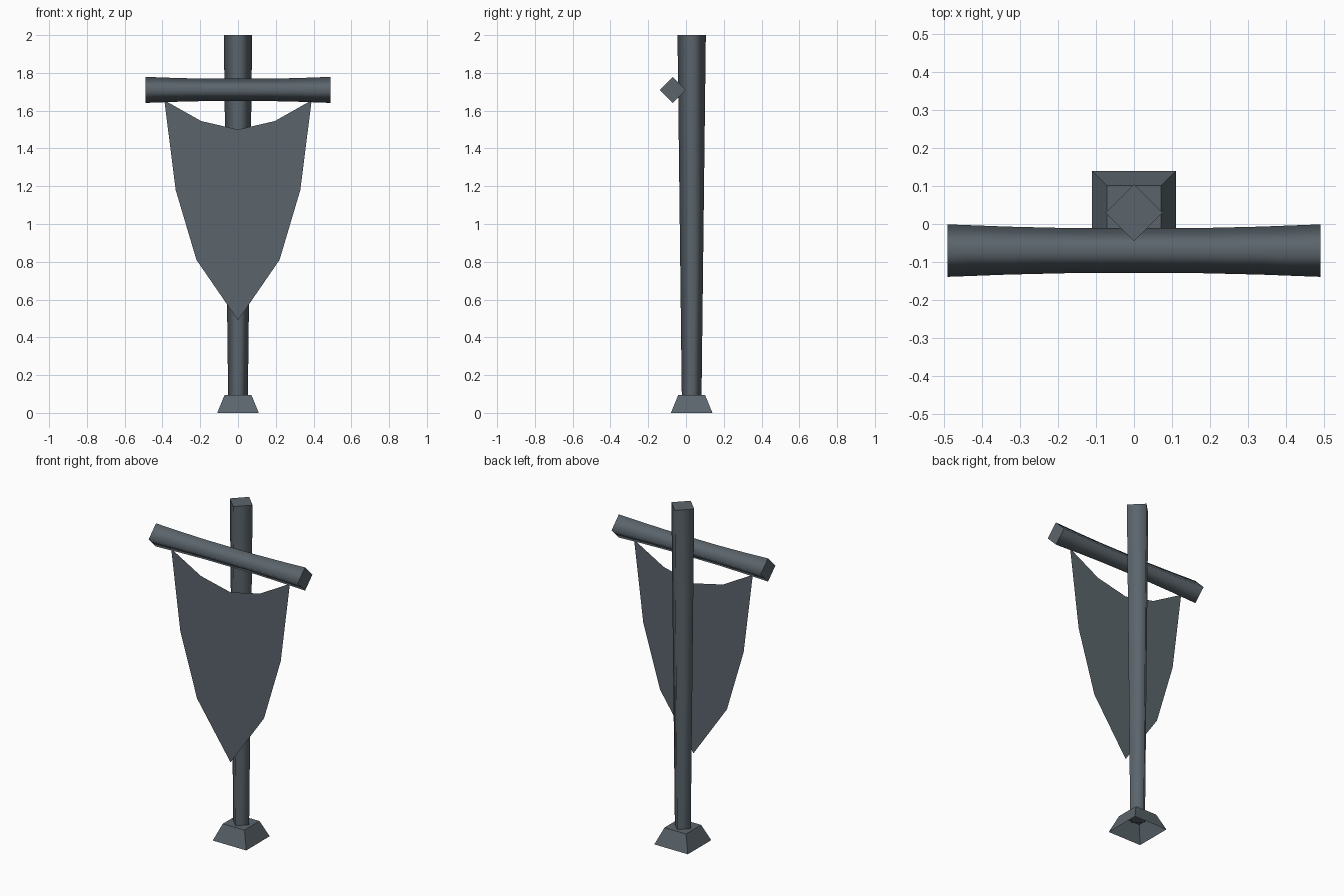
import bpy
import math

default_cube = bpy.data.objects.get("Cube")
if default_cube:
    bpy.data.objects.remove(default_cube, do_unlink=True)

AXIS_Y = 0.03     # depth of post and foot
HANG_Y = -0.07    # depth of crossbar and cloth


def make_material(name, color):
    mat = bpy.data.materials.new(name)
    mat.use_nodes = True
    mat.diffuse_color = color
    bsdf = mat.node_tree.nodes["Principled BSDF"]
    bsdf.inputs["Base Color"].default_value = color
    bsdf.inputs["Roughness"].default_value = 0.8
    return mat


slate = make_material("slate_grey", (0.105, 0.13, 0.15, 1))


def make_object(name, verts, faces, smooth_faces=0):
    mesh = bpy.data.meshes.new(name)
    mesh.from_pydata(verts, [], faces)
    mesh.materials.append(slate)
    for poly in mesh.polygons:
        poly.use_smooth = poly.index < smooth_faces
    obj = bpy.data.objects.new(name, mesh)
    bpy.context.collection.objects.link(obj)
    return obj


def square_loft(name, rings, turn=0.0, smooth=False, caps=(True, True)):
    """Four-sided loft along z through (height, radius) rings."""
    verts = []
    for height, radius in rings:
        for k in range(4):
            a = turn + k * math.pi / 2
            verts.append((radius * math.cos(a), radius * math.sin(a), height))
    faces = []
    for r in range(len(rings) - 1):
        for k in range(4):
            n = (k + 1) % 4
            faces.append((4 * r + k, 4 * r + n, 4 * r + 4 + n, 4 * r + 4 + k))
    sides = len(faces)
    if caps[0]:
        faces.append((3, 2, 1, 0))
    if caps[1]:
        last = 4 * (len(rings) - 1)
        faces.append(tuple(last + k for k in range(4)))
    return make_object(name, verts, faces, sides if smooth else 0)


# Tapered post, wider at the top
post = square_loft("post", [(0.07, 0.052), (2.0, 0.075)], smooth=True)
post.location.y = AXIS_Y

# Hollow foot, open underneath
diag = math.sqrt(2)
foot = square_loft("foot", [(0, 0.11 * diag), (0.095, 0.071 * diag)],
                   turn=math.pi / 4, caps=(False, True))
foot.location.y = AXIS_Y

# Crossbar, slimmer in the middle
half = [(0.16, 0.059), (0.33, 0.063), (0.49, 0.069)]
rings = [(-x, r) for x, r in reversed(half)] + half
crossbar = square_loft("crossbar", rings, smooth=True)
crossbar.rotation_euler.y = math.pi / 2
crossbar.location = (0, HANG_Y, 1.71)

# Hanging cloth: a thin sheet, mirrored about its centre line
top, tip = (0, 1.5), (0, 0.49)
side = [(0.195, 1.545), (0.39, 1.655), (0.33, 1.18), (0.22, 0.81)]
outline = [top] + [(-x, z) for x, z in side] + [tip] + side[::-1]
cloth = make_object("hanging_cloth", [(x, HANG_Y, z) for x, z in outline],
                    [tuple(range(len(outline)))])
